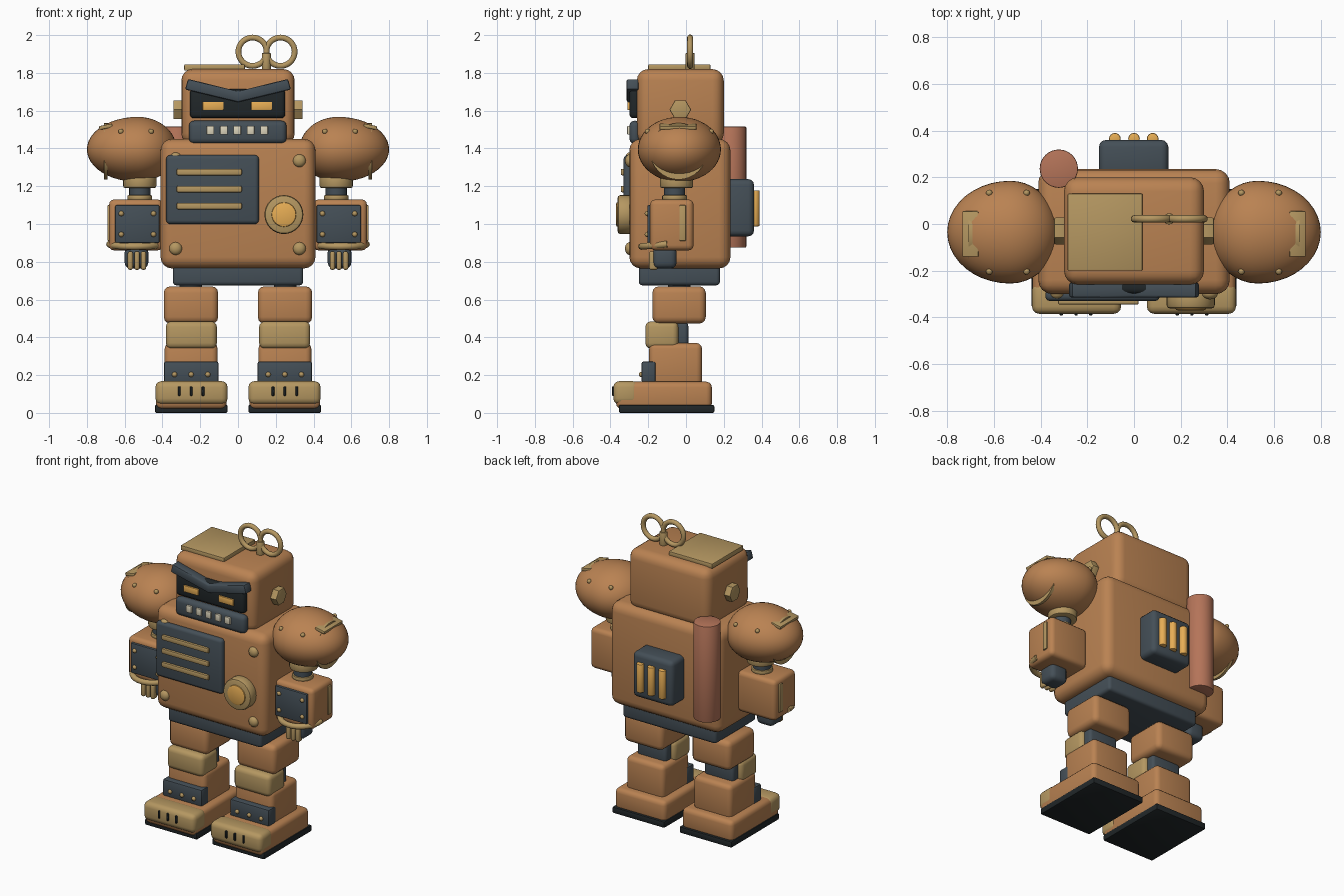
import bpy, bmesh, math
from mathutils import Matrix, Vector

if "Cube" in bpy.data.objects:
    bpy.data.objects.remove(bpy.data.objects["Cube"])


def material(name, rgb):
    m = bpy.data.materials.new(name)
    m.diffuse_color = (*rgb, 1)
    m.use_nodes = True
    m.node_tree.nodes["Principled BSDF"].inputs["Base Color"].default_value = m.diffuse_color
    return m


BROWN = material("bronze", (0.49, 0.225, 0.085))
TAN = material("brass", (0.46, 0.31, 0.12))
DARK = material("dark_steel", (0.058, 0.078, 0.095))
BLACK = material("black", (0.015, 0.02, 0.022))
GLOW = material("amber", (0.80, 0.42, 0.09))
COPPER = material("copper", (0.46, 0.175, 0.10))
CREAM = material("cream", (0.72, 0.66, 0.50))


def finish(bm, name, mat, matrix=Matrix()):
    bmesh.ops.recalc_face_normals(bm, faces=bm.faces)
    bm.transform(matrix)
    me = bpy.data.meshes.new(name)
    bm.to_mesh(me)
    bm.free()
    for p in me.polygons:
        p.use_smooth = True
    me.set_sharp_from_angle(angle=math.radians(40))
    me.materials.append(mat)
    ob = bpy.data.objects.new(name, me)
    bpy.context.collection.objects.link(ob)
    return ob


def box(name, mat, xr, yr, zr, bevel=0.0, seg=3, tilt=0.0):
    """Rounded box from x, y and z ranges, optionally tilted about y."""
    lo, hi = [Vector(v) for v in zip(*(sorted(r) for r in (xr, yr, zr)))]
    bm = bmesh.new()
    bmesh.ops.create_cube(bm, size=1)
    bm.transform(Matrix.Diagonal((*(hi - lo), 1)))
    if bevel:
        bmesh.ops.bevel(bm, geom=bm.edges[:], offset=bevel, segments=seg,
                        profile=0.5, affect='EDGES')
    return finish(bm, name, mat, Matrix.Translation((lo + hi) / 2) @ Matrix.Rotation(tilt, 4, 'Y'))


def rod(name, mat, center, r, length, axis='Z', sides=32, bevel=0.0, r2=None):
    """Cylinder or cone along an axis."""
    bm = bmesh.new()
    bmesh.ops.create_cone(bm, cap_ends=True, segments=sides, radius1=r,
                          radius2=r if r2 is None else r2, depth=length)
    if bevel:
        rim = [e for e in bm.edges if abs(e.verts[0].co.z - e.verts[1].co.z) < 1e-5]
        bmesh.ops.bevel(bm, geom=rim, offset=bevel, segments=2, profile=0.5, affect='EDGES')
    turn = {'X': Matrix.Rotation(math.pi / 2, 4, 'Y'),
            'Y': Matrix.Rotation(math.pi / 2, 4, 'X'), 'Z': Matrix()}[axis]
    return finish(bm, name, mat, Matrix.Translation(center) @ turn)


def ball(name, mat, center, radii, u=16, v=10):
    bm = bmesh.new()
    bmesh.ops.create_uvsphere(bm, u_segments=u, v_segments=v, radius=1)
    return finish(bm, name, mat, Matrix.Translation(center) @ Matrix.Diagonal((*radii, 1)))


def tube(name, mat, pts, r, closed=False):
    """Round tube along points."""
    cu = bpy.data.curves.new(name, 'CURVE')
    cu.dimensions, cu.bevel_depth, cu.bevel_resolution, cu.use_fill_caps = '3D', r, 3, True
    sp = cu.splines.new('POLY')
    sp.points.add(len(pts) - 1)
    for p, co in zip(sp.points, pts):
        p.co = (*co, 1)
    sp.use_cyclic_u = closed
    cu.materials.append(mat)
    ob = bpy.data.objects.new(name, cu)
    bpy.context.collection.objects.link(ob)
    return ob


# Torso and pelvis
box("torso", BROWN, (-.41, .41), (-.30, .235), (.765, 1.45), .06, 4)
box("pelvis", DARK, (-.345, .345), (-.25, .18), (.675, .80), .02)

# Chest grille panel
box("chest_panel", DARK, (-.38, .11), (-.33, -.28), (1.0, 1.365), .02)
for z in (1.275, 1.185, 1.095):
    box("grille_bar", TAN, (-.325, .02), (-.345, -.32), (z - .017, z + .017), .007, 2)

# Chest dial and corner bolts
rod("dial_rim", TAN, (.243, -.325, 1.05), .103, .075, 'Y', 32, .015)
rod("dial_lens", GLOW, (.243, -.335, 1.05), .066, .07, 'Y', 32, .01)
for x, z in ((-.33, 1.345), (.325, 1.335), (-.33, .87), (.325, .87)):
    ball("chest_bolt", TAN, (x, -.298, z), (.034, .025, .034))

# Head, roof plate and ear bolts
box("head", BROWN, (-.30, .30), (-.26, .20), (1.42, 1.82), .06, 4)
box("roof_plate", TAN, (-.285, .037), (-.20, .13), (1.812, 1.845), .006, 2)
for s in (-1, 1):
    rod("ear_bolt", TAN, (s * .315, -.03, 1.605), .057, .055, 'X', 6, .006)

# Face
box("eye_panel", BLACK, (-.255, .25), (-.30, -.24), (1.56, 1.715), .022)
for x in (-.132, .125):
    box("eye", GLOW, (x - .056, x + .056), (-.31, -.28), (1.603, 1.647), .005, 2)
box("mouth", DARK, (-.26, .257), (-.30, -.24), (1.425, 1.547), .028)
for i in range(5):
    x = -.146 + i * .071
    box("tooth", CREAM, (x - .02, x + .02), (-.312, -.28), (1.473, 1.52), .005, 2)

# V-shaped brow
bm = bmesh.new()
brow = [(-.28, 1.712), (-.265, 1.768), (0, 1.702), (.265, 1.768), (.28, 1.712), (0, 1.645)]
face = bm.faces.new([bm.verts.new((x, -.315, z)) for x, z in brow])
ext = bmesh.ops.extrude_face_region(bm, geom=[face])
bmesh.ops.translate(bm, vec=(0, .065, 0),
                    verts=[g for g in ext['geom'] if isinstance(g, bmesh.types.BMVert)])
bmesh.ops.bevel(bm, geom=bm.edges[:], offset=.01, segments=2, profile=.5, affect='EDGES')
finish(bm, "brow", DARK)

# Wind-up key
rod("key_stem", TAN, (.15, .022, 1.855), .024, .10, sides=16, bevel=.004)
for x in (.077, .225):
    ring = [(x + .075 * math.cos(a), .022, 1.912 + .075 * math.sin(a))
            for a in (math.tau * i / 32 for i in range(32))]
    tube("key_loop", TAN, ring, .016, True)

# Back pipe and power pack
rod("back_pipe", COPPER, (-.322, .237, 1.195), .082, .64, sides=32, bevel=.005)
box("power_pack", DARK, (-.15, .147), (.20, .36), (.935, 1.237), .03)
for x in (-.082, 0, .08):
    rod("power_cell", GLOW, (x, .365, 1.083), .025, .19, sides=16, bevel=.006)

for s in (-1, 1):
    # Egg-shaped shoulder, longer on the outside
    egg = ball("shoulder", BROWN, (0, 0, 0), (1, 1, 1), 40, 24)
    for v in egg.data.vertices:
        out = v.co.x * (.27 if v.co.x > 0 else .205)
        v.co = (s * (.53 + out), -.035 + v.co.y * .22, 1.395 + v.co.z * .172)
    if s < 0:
        egg.data.flip_normals()
    box("shoulder_trim", TAN, (s * .665, s * .735), (-.14, .055), (1.505, 1.525), .004, 2, s * .2)
    rod("shoulder_crescent", TAN, (s * .70, -.04, 1.385), .15, .018, 'X', 32)
    for x in (.46, .62):
        for y in (-.203, .133):
            ball("shoulder_rivet", TAN, (s * x, y, 1.49), (.014,) * 3, 12, 8)

    # Upper arm
    rod("arm_collar", TAN, (s * .52, -.05, 1.225), .088, .07, bevel=.012)
    rod("upper_arm", DARK, (s * .52, -.06, 1.16), .056, .14, sides=24)
    rod("elbow_band", TAN, (s * .52, -.06, 1.14), .066, .025, sides=24, bevel=.006)

    # Forearm with bolted panel, side strip and cuff
    box("forearm", BROWN, (s * .40, s * .683), (-.19, .04), (.86, 1.13), .028)
    box("forearm_panel", DARK, (s * .415, s * .65), (-.205, -.17), (.90, 1.10), .008, 2)
    for x in (.447, .618):
        for z in (.945, 1.055):
            ball("panel_rivet", TAN, (s * x, -.205, z), (.014,) * 3, 12, 8)
    box("forearm_strip", TAN, (s * .66, s * .692), (-.035, .0), (.91, 1.10), .006, 2)
    arc = [(s * .545 + .135 * math.cos(a), -.10 - .135 * math.sin(a), .893 - .012 * math.sin(a))
           for a in (math.pi * i / 16 for i in range(17))]
    tube("cuff", TAN, arc, .018)

    # Hand and fingers
    box("hand", DARK, (s * .475, s * .60), (-.175, -.05), (.765, .88), .03)
    for x in (.50, .535, .57):
        box("finger", TAN, (s * x - .014, s * x + .014), (-.195, -.15), (.757, .855), .012)

    # Thigh, knee and shin
    box("thigh", BROWN, (s * .105, s * .393), (-.178, .105), (.473, .67), .035)
    rod("hip_joint", DARK, (s * .25, -.035, .67), .06, .06, sides=24)
    box("knee_joint", DARK, (s * .14, s * .355), (-.10, .012), (.35, .48), .02)
    box("knee_guard", TAN, (s * .112, s * .382), (-.215, -.04), (.34, .485), .03)
    box("shin", BROWN, (s * .108, s * .388), (-.195, .085), (.14, .37), .03)
    box("shin_panel", DARK, (s * .104, s * .392), (-.235, -.16), (.16, .272), .01, 2)
    for x in (.16, .248, .336):
        ball("shin_rivet", TAN, (s * x, -.236, .203), (.014,) * 3, 12, 8)

    # Foot with toe cap, slots and sole
    box("foot", BROWN, (s * .06, s * .435), (-.37, .137), (.02, .165), .03)
    box("toe_cap", TAN, (s * .055, s * .437), (-.385, -.25), (.045, .168), .032)
    for x in (.185, .248, .311):
        box("toe_slot", BLACK, (s * x - .007, s * x + .007), (-.392, -.37), (.09, .14), .003, 1)
    box("sole", BLACK, (s * .055, s * .44), (-.355, .15), (0, .042), .008, 2)
